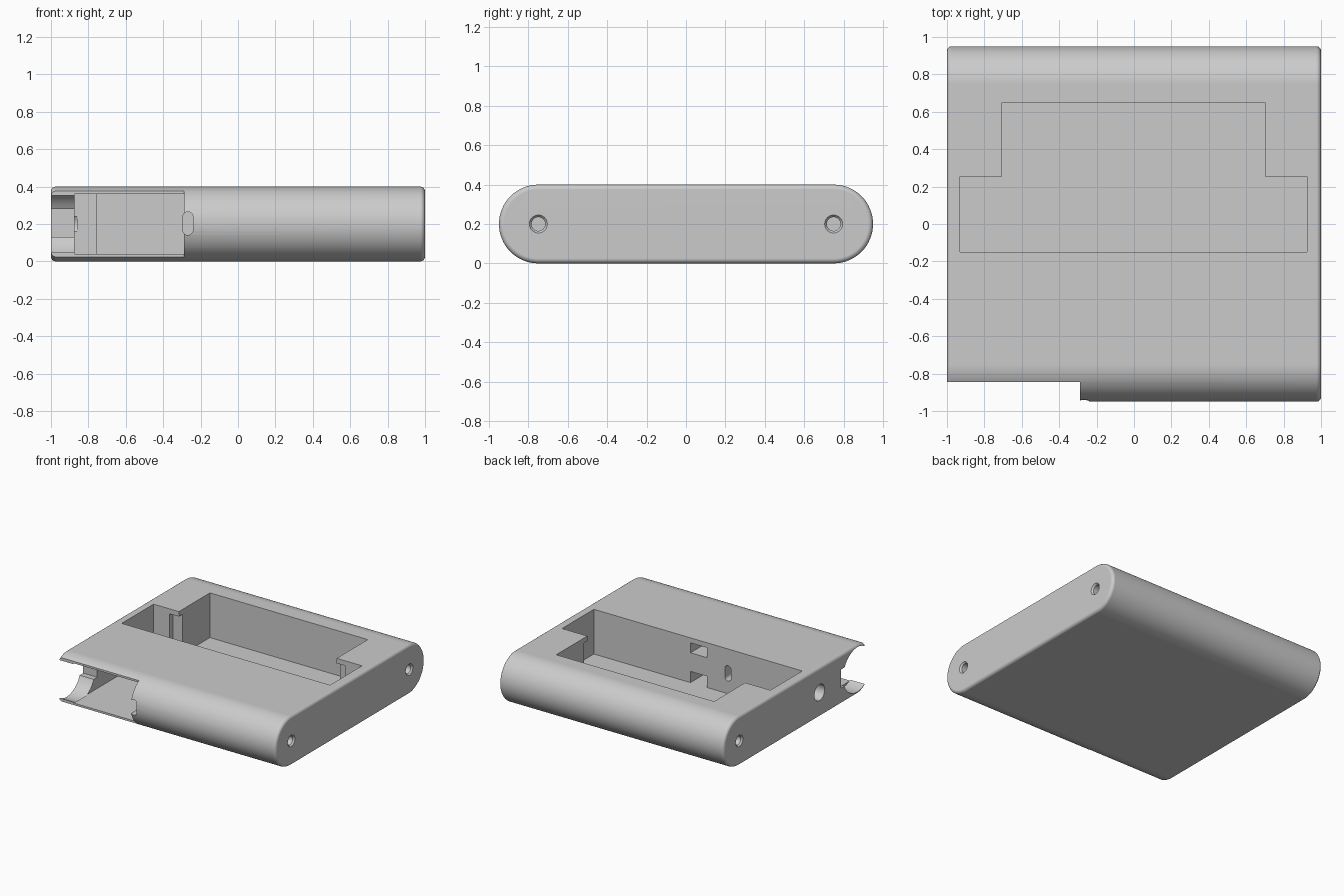
import bpy, bmesh
from math import pi, cos, sin, radians
from mathutils import Matrix

cube = bpy.data.objects.get("Cube")
if cube:
    bpy.data.objects.remove(cube, do_unlink=True)

grey = bpy.data.materials.new("light_grey")
grey.use_nodes = True
grey.diffuse_color = (0.6, 0.6, 0.6, 1)
grey.node_tree.nodes["Principled BSDF"].inputs["Base Color"].default_value = (0.6, 0.6, 0.6, 1)

R = 0.2      # half the height of the body
FLOOR = 0.04
CEIL = 0.36


def to_object(name, bm):
    bmesh.ops.recalc_face_normals(bm, faces=bm.faces)
    mesh = bpy.data.meshes.new(name)
    bm.to_mesh(mesh)
    bm.free()
    mesh.materials.append(grey)
    obj = bpy.data.objects.new(name, mesh)
    bpy.context.collection.objects.link(obj)
    return obj


def prism(points, depth):
    """Extrude a closed outline of 3D points along a vector."""
    bm = bmesh.new()
    face = bm.faces.new([bm.verts.new(p) for p in points])
    new = bmesh.ops.extrude_face_region(bm, geom=[face])["geom"]
    moved = [v for v in new if isinstance(v, bmesh.types.BMVert)]
    bmesh.ops.translate(bm, verts=moved, vec=depth)
    return bm


def stadium(half, radius, steps):
    """Rounded-end outline, long in its first axis."""
    pts = []
    for side, start in ((half, -pi / 2), (-half, pi / 2)):
        for i in range(steps + 1):
            a = start + pi * i / steps
            pts.append((side + radius * cos(a), radius * sin(a)))
    return pts


def box(x0, x1, y0, y1, z0, z1):
    return prism([(x0, y0, z0), (x1, y0, z0), (x1, y1, z0), (x0, y1, z0)], (0, 0, z1 - z0))


def rod(x0, x1, y, r0, r1=None):
    """Cylinder or cone along x at mid height."""
    bm = bmesh.new()
    place = Matrix.Translation(((x0 + x1) / 2, y, R)) @ Matrix.Rotation(pi / 2, 4, "Y")
    bmesh.ops.create_cone(bm, cap_ends=True, segments=40, radius1=r0,
                          radius2=r0 if r1 is None else r1, depth=x1 - x0, matrix=place)
    return bm


def cut(target, bm):
    cutter = to_object("cutter", bm)
    cutter.hide_render = True
    mod = target.modifiers.new("cut", "BOOLEAN")
    mod.operation = "DIFFERENCE"
    mod.solver = "EXACT"
    mod.object = cutter
    bpy.context.view_layer.objects.active = target
    bpy.ops.object.modifier_apply(modifier=mod.name)
    bpy.data.objects.remove(cutter, do_unlink=True)


# Case body: pill-shaped section with softened ends
bm = prism([(-1, y, z + R) for y, z in stadium(0.75, R, 32)], (2, 0, 0))
rims = [e for e in bm.edges if abs(e.verts[0].co.x - e.verts[1].co.x) < 1e-5]
bmesh.ops.bevel(bm, geom=rims, offset=0.025, segments=4, profile=0.5, affect="EDGES")
case = to_object("case_body", bm)

# T-shaped pocket in the top
cut(case, prism([(-0.93, -0.15, FLOOR), (0.925, -0.15, FLOOR), (0.925, 0.255, FLOOR),
                 (0.70, 0.255, FLOOR), (0.70, 0.65, FLOOR), (-0.705, 0.65, FLOOR),
                 (-0.705, 0.255, FLOOR), (-0.93, 0.255, FLOOR)], (0, 0, 0.5)))

# Relief slots at the shoulders of the pocket
for x0, x1 in ((-0.79, -0.69), (0.69, 0.78)):
    cut(case, box(x0, x1, 0.24, 0.30, FLOOR, CEIL))

# Notch across the front, with the side bay behind it
cut(case, box(-1.2, -0.29, -1.2, -0.845, -0.1, 0.6))
cut(case, box(-0.755, -0.29, -1.0, -0.20, FLOOR, CEIL))
cut(case, box(-0.875, -0.75, -1.0, -0.22, FLOOR, CEIL))

# Round recess and deeper groove at the open end
cut(case, rod(-1.1, -0.87, -0.75, 0.18))
cut(case, box(-1.1, -0.87, -0.75, -0.54, 0.13, 0.28))

# Wire slot from the front into the pocket
cut(case, prism([(z2 - 0.268, -1.1, z1 + 0.203) for z1, z2 in stadium(0.034, 0.028, 10)],
                (0, 1.0, 0)))

# Windows in the pocket wall
for z0, z1 in ((FLOOR, 0.13), (0.28, CEIL)):
    cut(case, box(-0.08, 0.065, -0.40, -0.14, z0, z1))

# Jack hole at the right end
cut(case, rod(-1.1, -0.86, -0.27, 0.065))

# Screw holes with flared mouths
for x0, x1, y in ((0.8, 1.1, -0.75), (0.8, 1.1, 0.75), (-1.1, -0.8, 0.75)):
    cut(case, rod(x0, x1, y, 0.035))
    if x0 > 0:
        cut(case, rod(0.985, 1.005, y, 0.033, 0.05))
    else:
        cut(case, rod(-1.005, -0.985, y, 0.05, 0.033))

# Smooth shading with crisp edges
bpy.ops.object.select_all(action="DESELECT")
case.select_set(True)
bpy.context.view_layer.objects.active = case
bpy.ops.object.shade_smooth_by_angle(angle=radians(30))
weighted = case.modifiers.new("weighted_normals", "WEIGHTED_NORMAL")
weighted.keep_sharp = True
